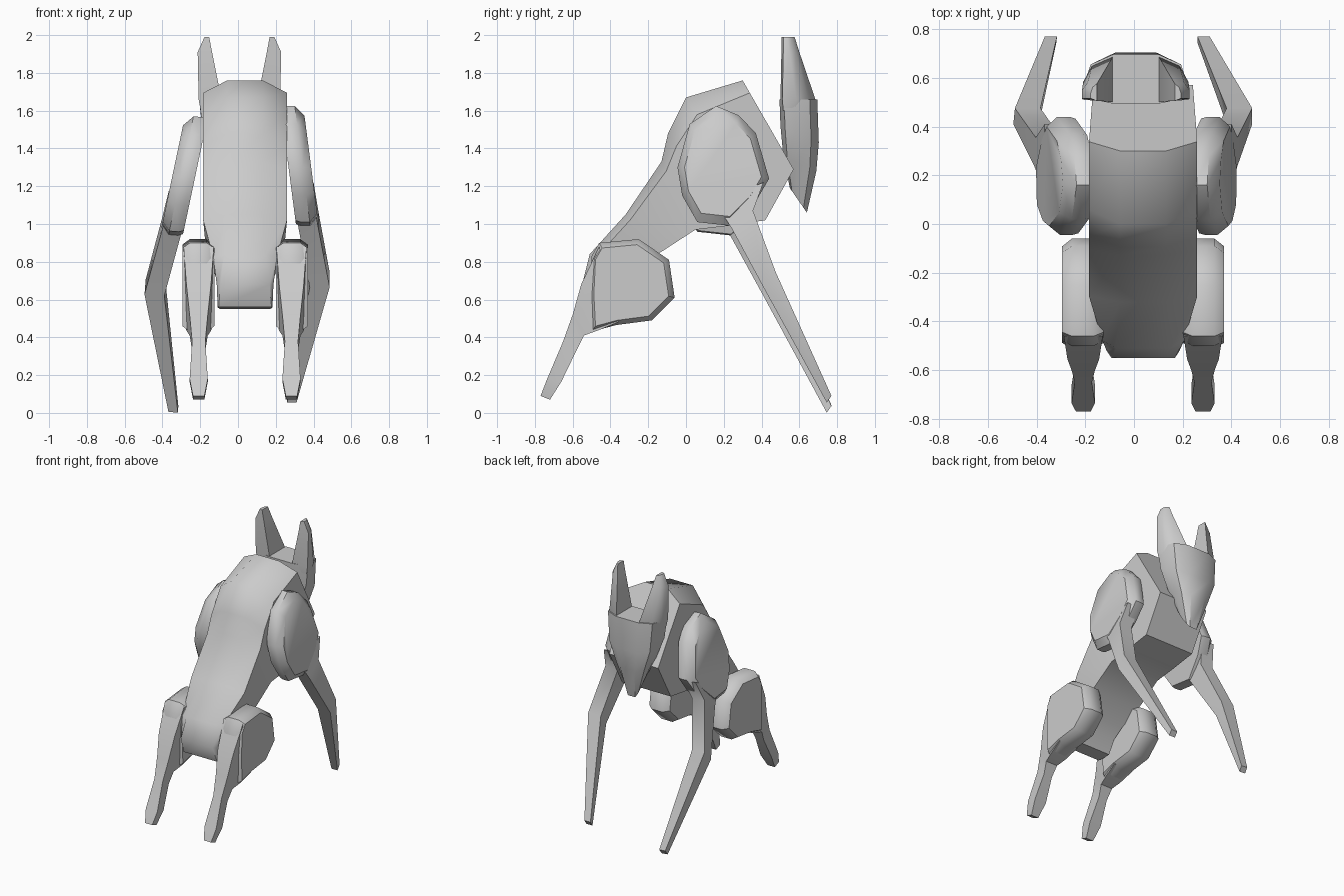
import bpy, bmesh, math
from mathutils import Matrix, Vector

if "Cube" in bpy.data.objects:
    bpy.data.objects.remove(bpy.data.objects["Cube"])


def loft(name, rings, mat=Matrix()):
    """Skin closed rings of points, cap both ends, shade smooth by angle."""
    bm = bmesh.new()
    vs = [[bm.verts.new(mat @ Vector(p)) for p in r] for r in rings]
    n = len(rings[0])
    for a, b in zip(vs, vs[1:]):
        for i in range(n):
            j = (i + 1) % n
            bm.faces.new((a[i], a[j], b[j], b[i]))
    bm.faces.new(vs[0])
    bm.faces.new(vs[-1])
    bmesh.ops.recalc_face_normals(bm, faces=bm.faces)
    me = bpy.data.meshes.new(name)
    bm.to_mesh(me)
    bm.free()
    ob = bpy.data.objects.new(name, me)
    bpy.context.collection.objects.link(ob)
    bpy.ops.object.select_all(action='DESELECT')
    ob.select_set(True)
    bpy.context.view_layer.objects.active = ob
    bpy.ops.object.shade_smooth_by_angle(angle=math.radians(42))
    return ob


def disc(name, outline, layers, lean, z0, mat):
    """Chamfered slab: side outline (y, z) repeated at (x, scale) layers."""
    cy = sum(p[0] for p in outline) / len(outline)
    cz = sum(p[1] for p in outline) / len(outline)
    rings = []
    for x, s in layers:
        pts = [(cy + (y - cy) * s, cz + (z - cz) * s) for y, z in outline]
        rings.append([(x + (z0 - z) * lean, y, z) for y, z in pts])
    loft(name, rings, mat)


def limb(name, stations, mat):
    """Four-sided limb from (upper yz, lower yz, x inner, x outer)."""
    loft(name, [[(a, *u), (b, *u), (b, *d), (a, *d)] for u, d, a, b in stations], mat)


def cross(cx, a, b, half):
    """Symmetric ring from point a to b (yz): half = (fraction, half width)."""
    right = [(cx + w, a[0] + (b[0] - a[0]) * t, a[1] + (b[1] - a[1]) * t) for t, w in half]
    return right + [(2 * cx - x, y, z) for x, y, z in reversed(right)]


# torso: (dorsal yz, ventral yz, dorsal half width, side half width)
CX = 0.0375
spine = [((-0.50, 0.56), (-0.38, 0.55), 0.14, 0.145),
         ((-0.55, 0.68), (-0.33, 0.65), 0.13, 0.15),
         ((-0.51, 0.84), (-0.27, 0.72), 0.11, 0.168),
         ((-0.32, 1.05), (-0.15, 0.84), 0.095, 0.222),
         ((-0.13, 1.33), (0.05, 0.97), 0.095, 0.222),
         ((-0.095, 1.48), (0.22, 0.99), 0.095, 0.222),
         ((0.0, 1.67), (0.42, 1.02), 0.095, 0.222),
         ((0.30, 1.76), (0.57, 1.29), 0.095, 0.222)]
loft("torso", [cross(CX, d, v, [(0, h), (0.14, w), (1, w * 0.92)]) for d, v, h, w in spine])

# head: tilted rings (back yz, front yz, back, side and front half widths)
HX = 0.0075
skull = [((0.55, 1.19), (0.64, 1.06), 0.03, 0.05, 0.03),
         ((0.515, 1.36), (0.69, 1.28), 0.07, 0.135, 0.06),
         ((0.50, 1.52), (0.703, 1.43), 0.10, 0.195, 0.085),
         ((0.495, 1.66), (0.695, 1.66), 0.10, 0.213, 0.095)]
loft("head", [cross(HX, b, f, [(0, hb), (0.12, hs), (0.4, hs), (0.8, hs * 0.87), (1, hf)])
              for b, f, hb, hs, hf in skull])

# ears: (z, x inner, x outer, y back, y front) from the head centre line
ear = [(1.60, 0.10, 0.205, 0.505, 0.66), (1.66, 0.095, 0.216, 0.50, 0.685),
       (1.91, 0.145, 0.221, 0.505, 0.60), (1.99, 0.160, 0.185, 0.505, 0.575)]
for side, s in (("right", 1), ("left", -1)):
    loft(side + "_ear", [[(HX + s * a, b, z), (HX + s * c, b + 0.01, z),
                          (HX + s * c, b + (f - b) * 0.45, z),
                          (HX + s * (c * 0.7 + a * 0.3), b + (f - b) * 0.8, z),
                          (HX + s * a, f, z)] for z, a, c, b, f in ear])

# forelimbs: the left one is mirrored, swung outwards and set lower
shoulder = [(0.16, 1.625), (0.28, 1.575), (0.37, 1.48), (0.44, 1.24), (0.37, 1.12),
            (0.24, 0.99), (0.06, 1.01), (-0.02, 1.15), (-0.045, 1.3), (0.02, 1.53)]
foreleg = [((0.41, 1.22), (0.15, 1.12), 0.30, 0.40),
           ((0.355, 1.07), (0.24, 0.98), 0.32, 0.425),
           ((0.475, 0.745), (0.41, 0.665), 0.38, 0.485),
           ((0.77, 0.09), (0.745, 0.055), 0.26, 0.31)]
mirror = Matrix.Diagonal((-1, 1, 1, 1))
swing = (Matrix.Translation((-0.245, 0, 1.445)) @ Matrix.Rotation(math.radians(4.5), 4, 'Y')
         @ Matrix.Translation((0.3, 0, -1.5)) @ mirror)
for side, m in (("right", Matrix()), ("left", swing)):
    disc(side + "_shoulder", shoulder,
         [(0.235, 0.97), (0.26, 1), (0.31, 1), (0.355, 0.84)], 0.13, 1.55, m)
    limb(side + "_foreleg", foreleg, m)

# hind limbs, mirrored about the torso centre line
thigh = [(-0.46, 0.90), (-0.25, 0.92), (-0.09, 0.81), (-0.06, 0.61), (-0.18, 0.49),
         (-0.37, 0.465), (-0.50, 0.43), (-0.51, 0.62), (-0.50, 0.83)]
shank = [((-0.46, 0.88), (-0.36, 0.48), 0.08), ((-0.555, 0.68), (-0.47, 0.435), 0.065),
         ((-0.60, 0.52), (-0.54, 0.41), 0.048),
         ((-0.65, 0.38), (-0.58, 0.33), 0.035), ((-0.735, 0.18), (-0.66, 0.165), 0.048),
         ((-0.77, 0.09), (-0.72, 0.07), 0.03)]
hind = Matrix.Translation((2 * CX, 0, 0)) @ mirror
for side, m in (("right", Matrix()), ("left", hind)):
    disc(side + "_thigh", thigh,
         [(0.20, 0.88), (0.24, 1), (0.33, 1), (0.37, 0.88)], 0, 0, m)
    limb(side + "_hind_leg", [(u, d, 0.283 - h, 0.283 + h) for u, d, h in shank], m)
